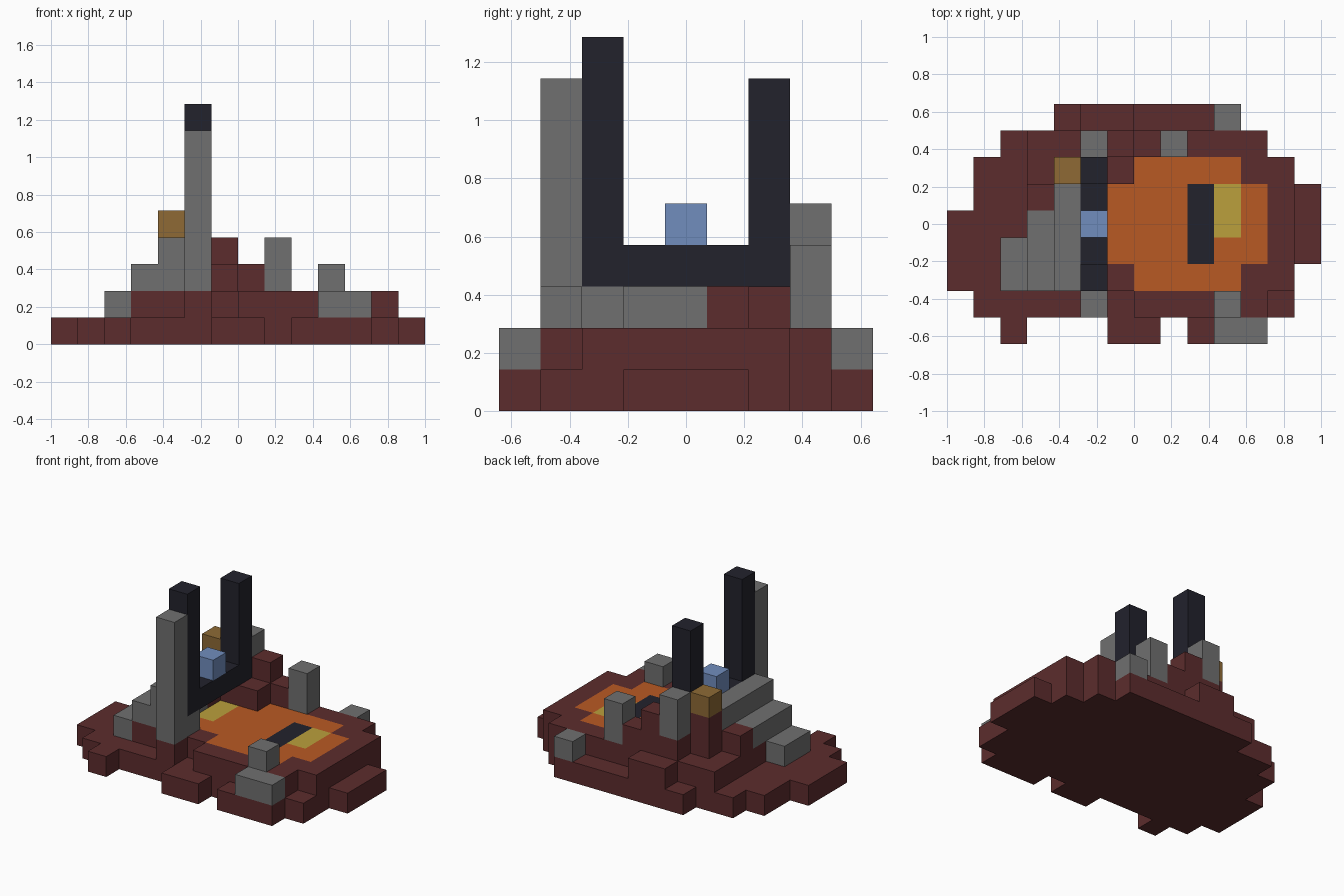
import bpy
import bmesh
from mathutils import Vector

cube = bpy.data.objects.get("Cube")
if cube:
    bpy.data.objects.remove(cube, do_unlink=True)

U = 1 / 7  # edge of one block


def material(name, hex_code):
    srgb = [int(hex_code[i:i + 2], 16) / 255 for i in (0, 2, 4)]
    rgba = [((c + 0.055) / 1.055) ** 2.4 for c in srgb] + [1]
    mat = bpy.data.materials.new(name)
    mat.use_nodes = True
    mat.diffuse_color = rgba
    mat.node_tree.nodes["Principled BSDF"].inputs["Base Color"].default_value = rgba
    return mat


red = material("dark red rock", "5c2c2d")
orange = material("orange lava", "b95a24")
yellow = material("yellow glow", "bba03c")
black = material("black stone", "22222c")
gray = material("gray stone", "707070")
blue = material("blue crystal", "718dbe")
brown = material("brown block", "8e6a35")

owner = {}   # block cell -> part name
parts = {}   # part name -> material


def fill(name, mat, cols, rows, levels):
    """Claim inclusive column and row ranges, levels from bottom up to top."""
    parts[name] = mat
    for x in range(cols[0], cols[1] + 1):
        for y in range(rows[0], rows[1] + 1):
            for z in range(*levels):
                owner[x, y, z] = name


# Ground slab, one column span per row from front to back
for row, (a, b) in enumerate([(6, 7), (1, 12), (0, 12), (0, 13), (0, 13),
                              (1, 13), (1, 12), (2, 11), (4, 10)]):
    fill("ground_slab", red, (a, b), (row, row), (0, 1))
for a, b in [(2, 2), (9, 11)]:
    fill("ground_slab", red, (a, b), (0, 0), (0, 1))

# Raised terrace
fill("terrace", red, (3, 12), (2, 6), (1, 2))
fill("terrace", red, (3, 11), (7, 7), (1, 2))
fill("terrace", red, (7, 11), (1, 1), (1, 2))
fill("terrace", red, (5, 5), (1, 1), (1, 2))
fill("terrace", red, (5, 6), (8, 8), (1, 2))

# Lava pool with dark and glowing patches
fill("lava_pool", orange, (7, 10), (2, 6), (1, 2))
fill("lava_pool", orange, (5, 11), (3, 5), (1, 2))
fill("lava_crust", black, (9, 9), (3, 5), (1, 2))
fill("lava_glow", yellow, (10, 10), (4, 5), (1, 2))
fill("lava_glow", yellow, (5, 5), (4, 5), (1, 2))

# Red mounds behind the pool
fill("back_mound", red, (3, 4), (5, 5), (2, 3))
fill("back_mound", red, (4, 4), (6, 6), (2, 4))
fill("back_mound", red, (5, 7), (7, 7), (2, 3))
fill("back_mound", red, (6, 6), (7, 7), (2, 4))
fill("back_mound", red, (5, 6), (6, 6), (2, 3))

# Gray steps climbing to the gate
fill("gray_steps", gray, (2, 2), (2, 3), (1, 2))
fill("gray_steps", gray, (3, 4), (2, 4), (2, 3))
fill("gray_steps", gray, (4, 4), (2, 5), (3, 4))
fill("gray_steps", gray, (5, 5), (2, 2), (2, 3))

# Gate: threshold beam and two pillars
fill("gate_beam", black, (5, 5), (2, 6), (3, 4))
fill("gate_front_pillar", black, (5, 5), (2, 2), (4, 9))
fill("gate_back_pillar", black, (5, 5), (6, 6), (4, 8))
fill("blue_crystal", blue, (5, 5), (4, 4), (4, 5))
fill("brown_block", brown, (4, 4), (6, 6), (4, 5))

# Loose gray pillars and boulders
fill("gray_tower", gray, (5, 5), (1, 1), (2, 8))
fill("back_pillar_right", gray, (5, 5), (7, 7), (3, 5))
fill("back_pillar_left", gray, (8, 8), (7, 7), (2, 4))
fill("back_boulder", gray, (10, 10), (8, 8), (1, 2))
fill("front_boulder", gray, (10, 11), (0, 0), (1, 2))
fill("front_boulder", gray, (10, 10), (1, 1), (2, 3))


def build(name, mat):
    """Make the exposed faces of one part."""
    bm = bmesh.new()
    for cell in [c for c, n in owner.items() if n == name]:
        for axis in range(3):
            for side in (0, 1):
                near = list(cell)
                near[axis] += 2 * side - 1
                if tuple(near) in owner:
                    continue
                corners = []
                for s, t in [(0, 0), (1, 0), (1, 1), (0, 1)]:
                    p = list(cell)
                    p[axis] += side
                    p[(axis + 1) % 3] += s
                    p[(axis + 2) % 3] += t
                    corners.append(bm.verts.new(
                        (Vector(p) - Vector((7, 4.5, 0))) * U))
                bm.faces.new(corners if side else corners[::-1])
    bmesh.ops.remove_doubles(bm, verts=bm.verts, dist=0.001)
    bmesh.ops.dissolve_limit(bm, angle_limit=0.01, verts=bm.verts, edges=bm.edges)
    mesh = bpy.data.meshes.new(name)
    bm.to_mesh(mesh)
    bm.free()
    mesh.materials.append(mat)
    bpy.context.collection.objects.link(bpy.data.objects.new(name, mesh))


for part, mat in parts.items():
    build(part, mat)
